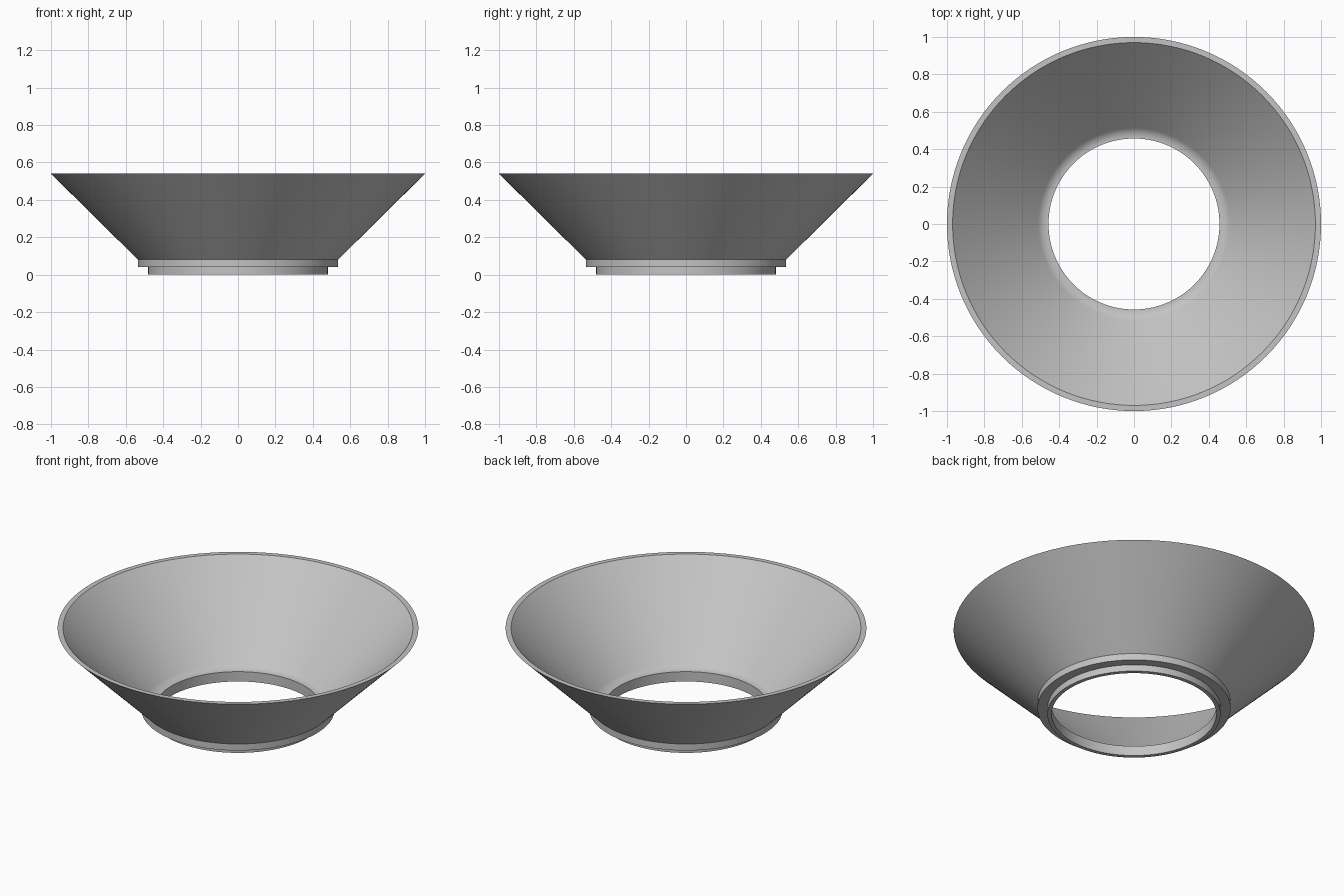
import bpy, bmesh, math

cube = bpy.data.objects.get("Cube")
if cube:
    bpy.data.objects.remove(cube)

grey = bpy.data.materials.new("light_grey")
grey.use_nodes = True
colour = (0.55, 0.55, 0.55, 1)
grey.diffuse_color = colour
grey.node_tree.nodes["Principled BSDF"].inputs["Base Color"].default_value = colour


def lathe(name, profile, segments):
    """Revolve a closed (radius, height) profile around z."""
    bm = bmesh.new()
    rings = []
    for i in range(segments):
        a = 2 * math.pi * i / segments
        rings.append([bm.verts.new((r * math.cos(a), r * math.sin(a), z)) for r, z in profile])
    n = len(profile)
    for i in range(segments):
        here, there = rings[i], rings[(i + 1) % segments]
        for j in range(n):
            k = (j + 1) % n
            bm.faces.new((here[j], there[j], there[k], here[k]))
    bmesh.ops.recalc_face_normals(bm, faces=bm.faces)
    mesh = bpy.data.meshes.new(name)
    bm.to_mesh(mesh)
    bm.free()
    mesh.materials.append(grey)
    obj = bpy.data.objects.new(name, mesh)
    bpy.context.collection.objects.link(obj)
    bpy.context.view_layer.objects.active = obj
    obj.select_set(True)
    bpy.ops.object.shade_smooth_by_angle(angle=math.radians(30))
    return obj


# Outside: spigot, flange step, flared wall and flat rim
outside = [(0.457, 0), (0.48, 0), (0.48, 0.04), (0.535, 0.04), (0.535, 0.08), (1, 0.54), (0.97, 0.54)]

# Inside: rounded blend from the flared wall to a level lip at the hole
hole, lip, radius = 0.457, 0.06, 0.075
blend = []
for step in range(7):
    a = math.radians(45 * (1 - step / 6))
    blend.append((hole + 0.003 + radius * math.sin(a), lip + radius * (1 - math.cos(a))))

lathe("flared_funnel_ring", outside + blend + [(hole, lip)], 128)
